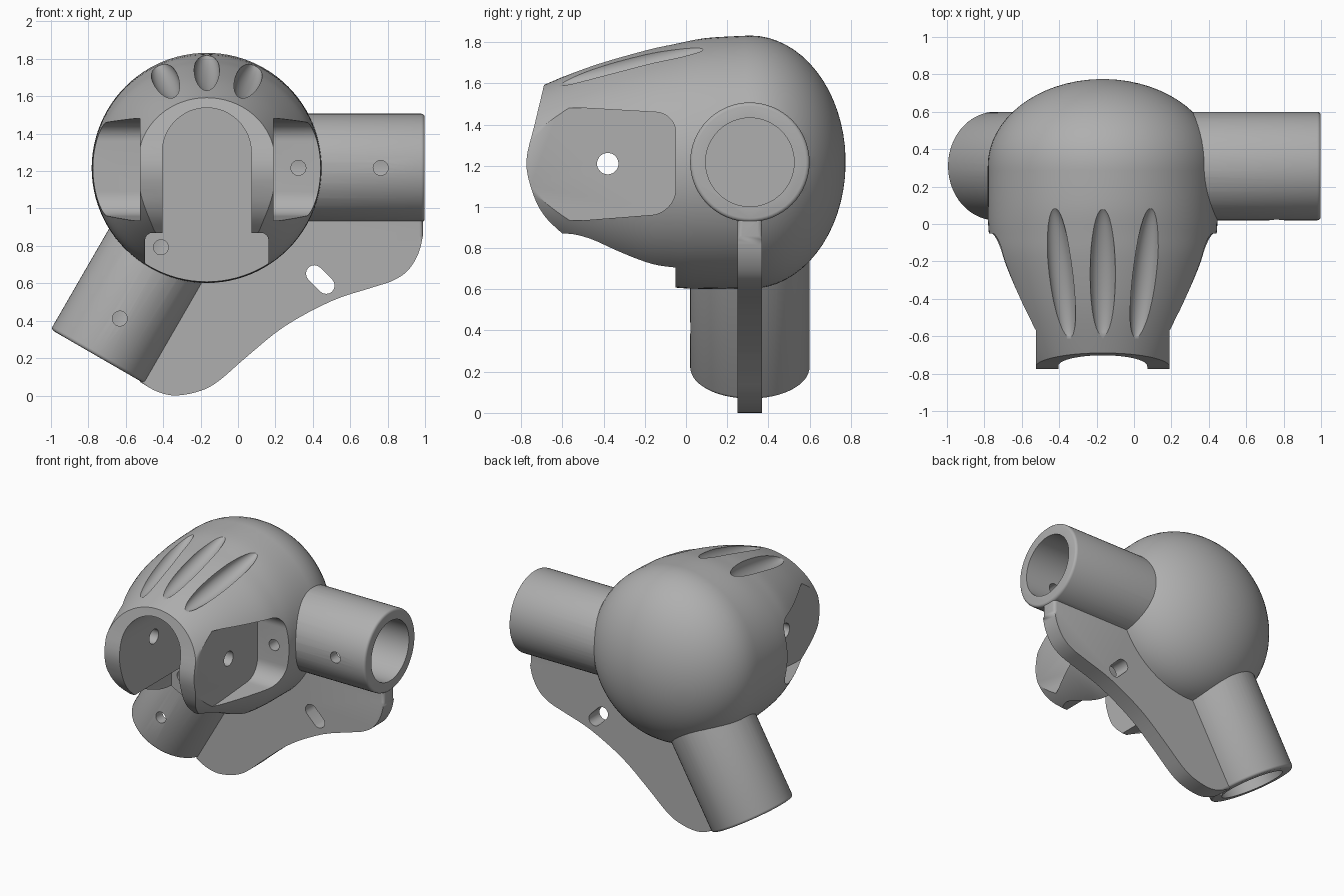
import bpy, bmesh, math
from mathutils import Matrix, Vector

old = bpy.data.objects.get("Cube")
if old:
    bpy.data.objects.remove(old)

CX, CY, CZ = -0.167, 0.31, 1.217      # centre of the ball
LENGTH = 1.165                        # socket length from the ball centre
DIRS = (Vector((1, 0, 0)), Vector((-0.5, 0, -math.sqrt(0.75))))

grey = bpy.data.materials.new("plain_grey")
grey.use_nodes = True
grey.diffuse_color = (0.43, 0.43, 0.43, 1)
grey.node_tree.nodes["Principled BSDF"].inputs["Base Color"].default_value = grey.diffuse_color


def finish(name, bm):
    bmesh.ops.recalc_face_normals(bm, faces=bm.faces)
    mesh = bpy.data.meshes.new(name)
    bm.to_mesh(mesh)
    bm.free()
    mesh.materials.append(grey)
    ob = bpy.data.objects.new(name, mesh)
    bpy.context.collection.objects.link(ob)
    return ob


def rod(name, start, end, radius, bevel=0, sides=64):
    """Cylinder between two points, with optionally rounded ends."""
    start, end = Vector(start), Vector(end)
    axis = end - start
    bm = bmesh.new()
    place = Matrix.Translation((start + end) / 2) @ axis.to_track_quat('Z', 'Y').to_matrix().to_4x4()
    bmesh.ops.create_cone(bm, cap_ends=True, segments=sides, radius1=radius,
                          radius2=radius, depth=axis.length, matrix=place)
    if bevel:
        rim = [e for e in bm.edges if any(len(f.verts) > 4 for f in e.link_faces)]
        bmesh.ops.bevel(bm, geom=rim, offset=bevel, segments=3, profile=0.5, affect='EDGES')
    return finish(name, bm)


def prism(name, outline, axis, low, high, bevel=0):
    """Extrude a 2D outline along x ('X': points are y,z) or y ('Y': points are x,z)."""
    bm = bmesh.new()
    put = (lambda p, d: (d, p[0], p[1])) if axis == 'X' else (lambda p, d: (p[0], d, p[1]))
    rings = [[bm.verts.new(put(p, d)) for p in outline] for d in (low, high)]
    caps = [bm.faces.new(r) for r in rings]
    n = len(outline)
    for i in range(n):
        j = (i + 1) % n
        bm.faces.new((rings[0][i], rings[0][j], rings[1][j], rings[1][i]))
    if bevel:
        rim = list({e for f in caps for e in f.edges})
        bmesh.ops.bevel(bm, geom=rim, offset=bevel, segments=3, profile=0.5, affect='EDGES')
    return finish(name, bm)


def arc(cx, cz, r, a0, a1, n=12):
    return [(cx + r * math.cos(math.radians(a0 + (a1 - a0) * i / n)),
             cz + r * math.sin(math.radians(a0 + (a1 - a0) * i / n))) for i in range(n + 1)]


def spline(pts, n=6):
    """Smooth open curve through a few points."""
    out = []
    v = [Vector(p) for p in pts]
    for i in range(len(v) - 1):
        a, b, c, d = v[max(i - 1, 0)], v[i], v[i + 1], v[min(i + 2, len(v) - 1)]
        for k in range(n):
            t = k / n
            out.append(0.5 * (2 * b + (c - a) * t + (2 * a - 5 * b + 4 * c - d) * t * t
                              + (3 * b - a - 3 * c + d) * t ** 3))
    return out + [v[-1]]


def combine(target, other, operation):
    mod = target.modifiers.new(operation, 'BOOLEAN')
    mod.operation, mod.object, mod.solver = operation, other, 'EXACT'
    bpy.context.view_layer.objects.active = target
    bpy.ops.object.modifier_apply(modifier=mod.name)
    bpy.data.objects.remove(other)


def cut(other):
    combine(body, other, 'DIFFERENCE')


# Ball and tapering snout: rings along y holding (y, half width, half height)
R = 0.615
rings = [(CY + 0.465 * math.sin(t), R * math.cos(t), R * math.cos(t))
         for t in (math.radians(88 - 5.5 * i) for i in range(16))]
rings += [tuple(p) for p in spline([(CY, R, R), (0.1, R, 0.603), (-0.05, 0.609, 0.577),
          (-0.2, 0.585, 0.545), (-0.45, 0.5, 0.472), (-0.69, 0.405, 0.375), (-0.85, 0.33, 0.3)])]
bm = bmesh.new()
SEG = 96
loops = []
for y, w, h in rings:
    loop = []
    for i in range(SEG):
        a = 2 * math.pi * i / SEG
        s = math.sin(a)
        loop.append(bm.verts.new((CX + w * math.cos(a), y, CZ + (h if s > 0 else w) * s)))
    loops.append(loop)
for p, q in zip(loops, loops[1:]):
    for i in range(SEG):
        j = (i + 1) % SEG
        bm.faces.new((p[i], p[j], q[j], q[i]))
bm.faces.new(loops[0])
bm.faces.new(loops[-1])
body = finish("joint_body", bm)

# Front opening: arch, wider foot notch and curved snout end
arch = arc(CX, 1.30, 0.238, 0, 180, 24) + [(CX - 0.238, 0.4), (CX + 0.238, 0.4)]
cut(prism("arch_cutter", arch, 'Y', -1.2, -0.05))
notch = [(CX - 0.33, 0.4), (CX + 0.33, 0.4)] + arc(CX + 0.29, 0.83, 0.04, 0, 90, 4) \
    + arc(CX - 0.29, 0.83, 0.04, 90, 180, 4)
cut(prism("notch_cutter", notch, 'Y', -1.2, -0.05))
nose = spline([(-0.67, 1.7), (-0.69, 1.59), (-0.735, 1.4), (-0.775, 1.22), (-0.745, 1.07),
               (-0.69, 0.96), (-0.6, 0.87), (-0.5, 0.78)], 4)
cut(prism("nose_cutter", nose + [(-1.2, 0.78), (-1.2, 1.7)], 'X', -1, 1))

# Side pockets with rounded rear corners
pocket = [(-1.2, 0.93), (-0.5, 0.935)] + arc(-0.18, 1.09, 0.13, -90, 0) \
    + arc(-0.15, 1.36, 0.1, 0, 90) + [(-0.5, 1.48), (-1.2, 1.48)]
for side in (-1, 1):
    cut(prism("pocket_cutter", pocket, 'X', *sorted((CX + side * 0.358, CX + side * 0.9))))

# Three finger grooves on top
for angle in (-25, 0, 25):
    bm = bmesh.new()
    bmesh.ops.create_uvsphere(bm, u_segments=32, v_segments=24, radius=1)
    tilt = Matrix.Rotation(math.radians(15), 4, 'X')
    place = Matrix.Translation((CX, 0, CZ)) @ Matrix.Rotation(math.radians(angle), 4, 'Y') \
        @ Matrix.Translation((0, -0.27, 0.528)) @ tilt @ Matrix.Diagonal((0.068, 0.38, 0.062, 1))
    bmesh.ops.transform(bm, matrix=place, verts=bm.verts)
    cut(finish("groove_cutter", bm))

# Web plate between the sockets
edge = spline([(0.99, 0.86), (0.965, 0.76), (0.91, 0.67), (0.83, 0.615), (0.72, 0.578),
               (0.5, 0.505), (0.25, 0.37), (0.05, 0.21), (-0.1, 0.08), (-0.2, 0.025),
               (-0.33, 0.0), (-0.43, 0.02), (-0.52, 0.07)], 4)
web = prism("web", edge + [(-0.6, 0.22), (CX, CZ), (0.9, 1.05), (0.99, 0.95)], 'Y',
            CY - 0.06, CY + 0.06, 0.022)
combine(body, web, 'UNION')

# Sockets, then their bores and front screw holes
C = Vector((CX, CY, CZ))
for d in DIRS:
    combine(body, rod("socket", C, C + d * LENGTH, 0.29, 0.018), 'UNION')
for d in DIRS:
    cut(rod("bore", C + d * 0.32, C + d * 1.3, 0.215))
    for reach in (0.49, 0.93):
        p = C + d * reach
        cut(rod("screw_hole", p, p - Vector((0, 0.7, 0)), 0.04, 0, 24))

# Pivot hole through both walls, and the slanted slot in the web
cut(rod("pivot_hole", (-1, -0.38, 1.21), (1, -0.38, 1.21), 0.052, 0, 32))
slot = [Matrix.Rotation(math.radians(-45), 2) @ Vector(p)
        for p in arc(0.045, 0, 0.045, -90, 90, 8) + arc(-0.045, 0, 0.045, 90, 270, 8)]
cut(prism("slot_cutter", [(p.x + 0.44, p.y + 0.62) for p in slot], 'Y', 0, 0.7))

# Soften the cut edges
bpy.ops.object.select_all(action='DESELECT')
body.select_set(True)
bpy.context.view_layer.objects.active = body
bpy.ops.object.shade_smooth_by_angle(angle=math.radians(35))
